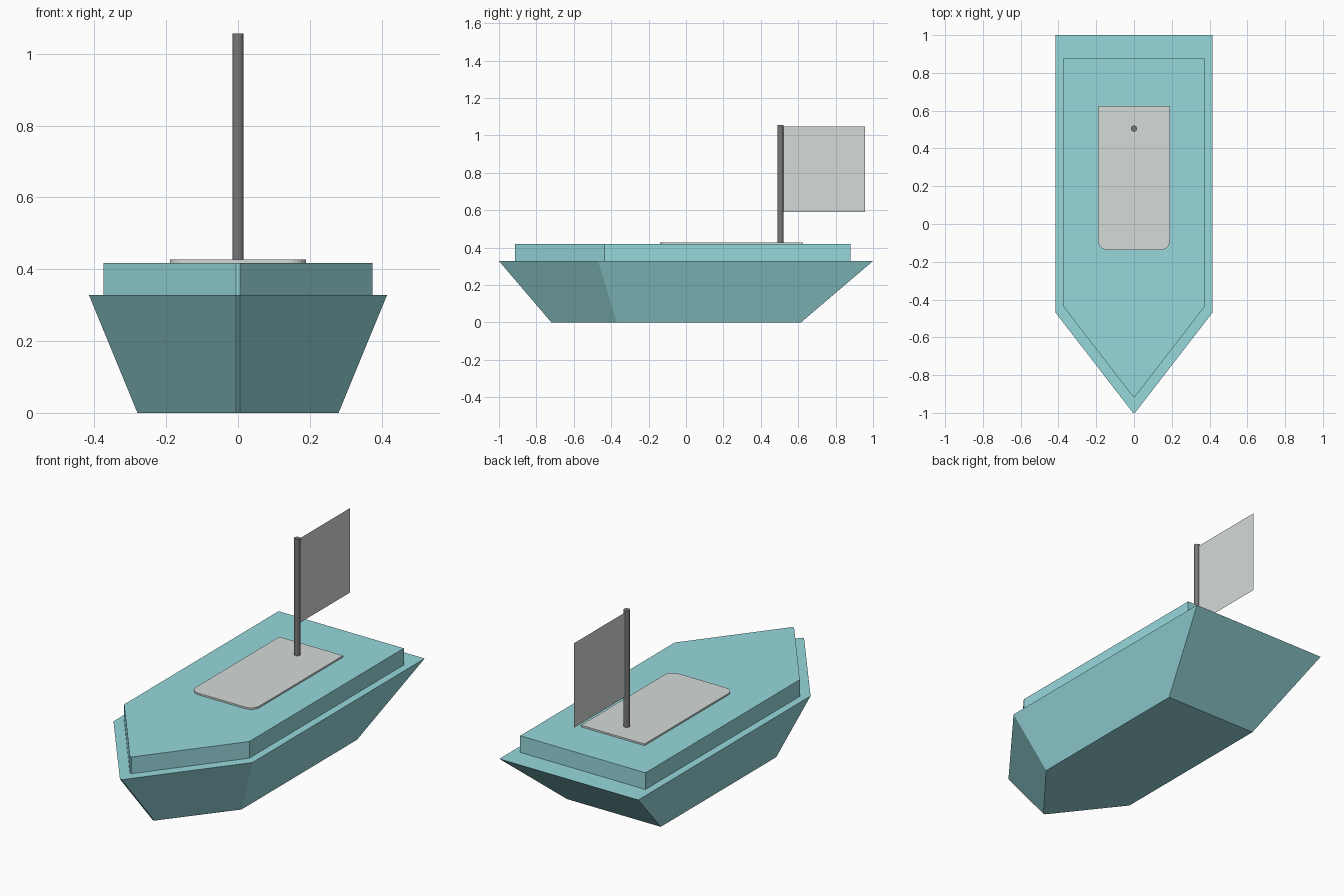
import bpy, bmesh
from math import sin, cos, pi

if "Cube" in bpy.data.objects:
    bpy.data.objects.remove(bpy.data.objects["Cube"])


def material(name, rgb):
    m = bpy.data.materials.new(name)
    m.diffuse_color = (*rgb, 1)
    m.use_nodes = True
    m.node_tree.nodes["Principled BSDF"].inputs["Base Color"].default_value = m.diffuse_color
    return m


def add_object(name, bm, mat):
    bmesh.ops.recalc_face_normals(bm, faces=bm.faces)
    me = bpy.data.meshes.new(name)
    bm.to_mesh(me)
    bm.free()
    me.materials.append(mat)
    ob = bpy.data.objects.new(name, me)
    bpy.context.collection.objects.link(ob)
    return ob


def loft(name, lower, upper, z0, z1, mat):
    """Closed solid between two outlines with matching point counts."""
    bm = bmesh.new()
    a = [bm.verts.new((x, y, z0)) for x, y in lower]
    b = [bm.verts.new((x, y, z1)) for x, y in upper]
    n = len(a)
    bm.faces.new(a)
    bm.faces.new(b)
    for i in range(n):
        j = (i + 1) % n
        bm.faces.new((a[i], a[j], b[j], b[i]))
    return add_object(name, bm, mat)


def boat_outline(half_w, stern, shoulder, bow, tip=0.005):
    right = [(tip, bow), (half_w, shoulder), (half_w, stern)]
    return right + [(-x, y) for x, y in reversed(right)]


teal = material("teal", (0.31, 0.69, 0.72))
pale = material("pale_grey", (0.66, 0.70, 0.69))
dark = material("dark_grey", (0.19, 0.19, 0.19))

# Flared hull and raised deck
loft("hull", boat_outline(0.28, 0.615, -0.37, -0.72),
     boat_outline(0.415, 1.0, -0.47, -1.0), 0, 0.328, teal)
deck = boat_outline(0.374, 0.88, -0.437, -0.915)
loft("raised_deck", deck, deck, 0.328, 0.418, teal)

# Deck panel, rounded at the two front corners
r = 0.05
arc = [(0.19 - r + r * sin(t), -0.138 + r - r * cos(t))
       for t in (i * pi / 12 for i in range(7))]
right = arc + [(0.19, 0.625)]
panel = right + [(-x, y) for x, y in reversed(right)]
loft("deck_panel", panel, panel, 0.418, 0.427, pale)

# Mast
ring = [(0.016 * cos(i * pi / 8), 0.505 + 0.016 * sin(i * pi / 8)) for i in range(16)]
mast = loft("mast", ring, ring, 0.427, 1.056, dark)
for p in mast.data.polygons:
    p.use_smooth = len(p.vertices) == 4
for e in mast.data.edges:
    z = [mast.data.vertices[v].co.z for v in e.vertices]
    e.use_edge_sharp = abs(z[0] - z[1]) < 1e-4

# Flag: a single flat sheet
bm = bmesh.new()
bm.faces.new([bm.verts.new((0, y, z)) for y, z in
              ((0.515, 0.59), (0.957, 0.59), (0.957, 1.046), (0.515, 1.046))])
add_object("flag", bm, pale)
